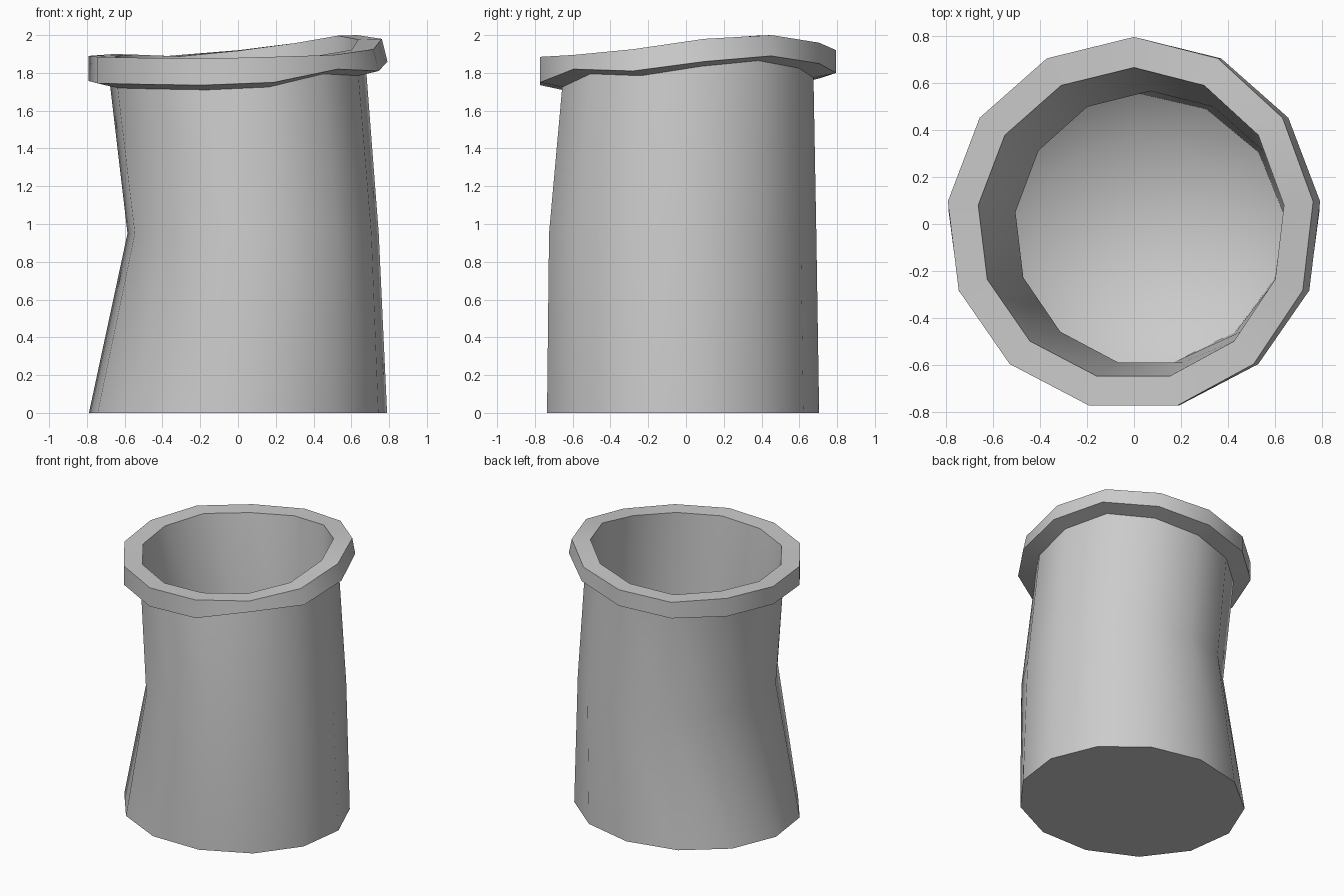
import bpy, bmesh, math

if "Cube" in bpy.data.objects:
    bpy.data.objects.remove(bpy.data.objects["Cube"])

N = 13
ANG = [math.radians(90 - 360 / N * i) for i in range(N)]   # clockwise from the back

# wavy rim heights, clockwise from the back vertex
TOP = [1.92, 1.96, 2.0, 1.98, 1.925, 1.895, 1.885, 1.875, 1.88, 1.885, 1.89, 1.90, 1.89]
LOW = [1.80, 1.85, 1.89, 1.86, 1.81, 1.82, 1.75, 1.735, 1.74, 1.745, 1.757, 1.765, 1.77]


def ring(bm, cx, cy, rx, ry, z, dz=0.0, pull=0.0):
    """13-sided ring; z is a number or a list; pull moves the right side inward."""
    out = []
    for i, a in enumerate(ANG):
        h = z[i] if isinstance(z, list) else z
        x = cx + rx * math.cos(a)
        x -= pull * max(0.0, math.cos(a))
        out.append(bm.verts.new((x, cy + ry * math.sin(a), h + dz)))
    return out


def bridge(bm, a, b):
    for i in range(N):
        j = (i + 1) % N
        bm.faces.new((a[i], a[j], b[j], b[i]))


bm = bmesh.new()
rings = [
    # outer wall, dented on the left at mid height
    ring(bm, 0, -0.026, 0.795, 0.731, 0.0),
    ring(bm, 0.08, -0.028, 0.67, 0.718, 0.95),
    ring(bm, 0, 0, 0.682, 0.675, LOW, -0.025),
    # collar: underside, band, top
    ring(bm, 0, 0, 0.797, 0.795, LOW),
    ring(bm, 0, 0, 0.797, 0.795, TOP, 0, 0.03),
    ring(bm, 0, 0, 0.667, 0.665, TOP, -0.003, 0.025),
    # inner wall and rounded floor
    ring(bm, 0.07, -0.02, 0.578, 0.585, 0.95),
    ring(bm, 0.02, -0.025, 0.62, 0.58, 0.28),
    ring(bm, 0.01, -0.025, 0.42, 0.40, 0.14),
]
for a, b in zip(rings, rings[1:]):
    bridge(bm, a, b)
bm.faces.new(rings[0])                       # base
centre = bm.verts.new((0, -0.025, 0.10))     # floor centre
for i in range(N):
    bm.faces.new((rings[-1][i], rings[-1][(i + 1) % N], centre))
bmesh.ops.recalc_face_normals(bm, faces=bm.faces)

mesh = bpy.data.meshes.new("dented_pot")
bm.to_mesh(mesh)
bm.free()
pot = bpy.data.objects.new("dented_pot", mesh)
bpy.context.collection.objects.link(pot)
bpy.context.view_layer.objects.active = pot
pot.select_set(True)
bpy.ops.object.shade_smooth_by_angle(angle=math.radians(40))
